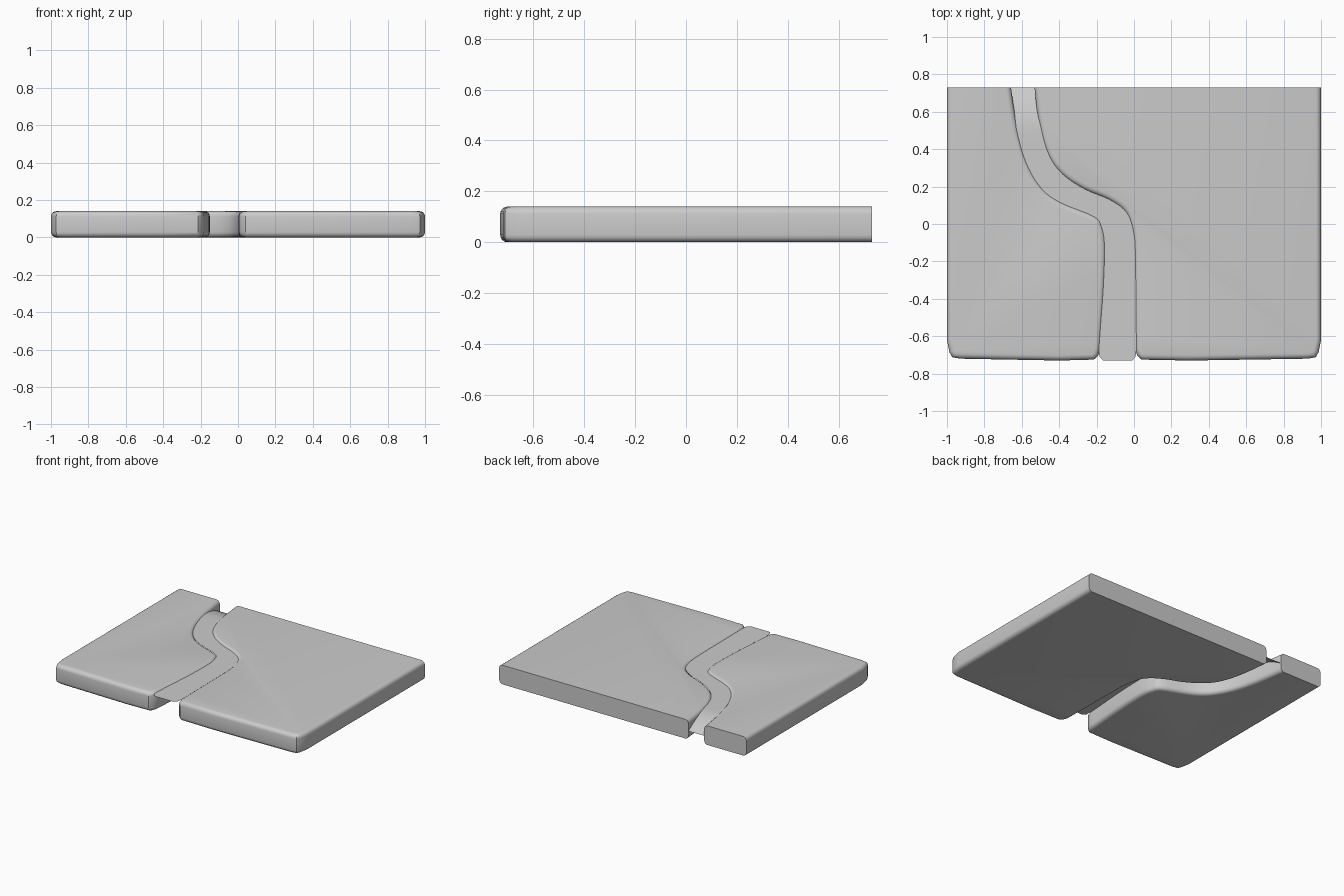
import bpy, bmesh
from mathutils import Vector

if "Cube" in bpy.data.objects:
    bpy.data.objects.remove(bpy.data.objects["Cube"])

TOP, BACK, FRONT = 0.14, 0.73, -0.73

# Channel banks in plan, from back to front
LEFT = [(-0.675, 0.82), (-0.665, 0.73), (-0.63, 0.515), (-0.58, 0.335), (-0.50, 0.195),
        (-0.395, 0.115), (-0.215, 0.04), (-0.175, -0.015), (-0.158, -0.11),
        (-0.163, -0.32), (-0.18, -0.56), (-0.188, -0.67)]
RIGHT = [(-0.53, 0.82), (-0.525, 0.73), (-0.50, 0.53), (-0.455, 0.37), (-0.38, 0.265),
         (-0.26, 0.185), (-0.13, 0.13), (-0.038, 0.06), (0.0, -0.055),
         (0.008, -0.19), (0.01, -0.4), (0.013, -0.67)]


def smooth(points, steps=4):
    """Catmull-Rom curve through the points."""
    p = [Vector(q) for q in points]
    p = [2 * p[0] - p[1]] + p + [2 * p[-1] - p[-2]]
    out = []
    for i in range(1, len(p) - 2):
        a, b, c, d = p[i - 1:i + 3]
        for s in range(steps):
            t = s / steps
            out.append(0.5 * (2 * b + (c - a) * t + (2 * a - 5 * b + 4 * c - d) * t ** 2
                              + (3 * b - a - 3 * c + d) * t ** 3))
    return out + [p[-2]]


def finish(name, bm):
    mesh = bpy.data.meshes.new(name)
    bm.to_mesh(mesh)
    bm.free()
    obj = bpy.data.objects.new(name, mesh)
    bpy.context.collection.objects.link(obj)
    bpy.context.view_layer.objects.active = obj
    obj.select_set(True)
    bpy.ops.object.shade_smooth_by_angle(angle=0.6)
    obj.select_set(False)


def slab(name, outline):
    """Rounded slab, sliced flat along its back."""
    bm = bmesh.new()
    face = bm.faces.new([bm.verts.new((p[0], p[1], 0)) for p in outline])
    ext = bmesh.ops.extrude_face_region(bm, geom=[face])
    bmesh.ops.translate(bm, vec=(0, 0, TOP),
                        verts=[v for v in ext["geom"] if isinstance(v, bmesh.types.BMVert)])
    bmesh.ops.recalc_face_normals(bm, faces=bm.faces)
    rims = [e for e in bm.edges if abs(e.verts[0].co.z - e.verts[1].co.z) < 1e-6]
    bmesh.ops.bevel(bm, geom=rims, offset=0.028, segments=4, profile=0.5,
                    affect='EDGES', clamp_overlap=False)
    cut = bmesh.ops.bisect_plane(bm, geom=bm.verts[:] + bm.edges[:] + bm.faces[:],
                                 plane_co=(0, BACK, 0), plane_no=(0, 1, 0), clear_outer=True)
    bmesh.ops.holes_fill(bm, edges=[e for e in bm.edges if e.is_boundary], sides=0)
    bmesh.ops.recalc_face_normals(bm, faces=bm.faces)
    finish(name, bm)


left, right = smooth(LEFT), smooth(RIGHT)

# Two banks with softened front corners
slab("left_bank", [(p.x + 0.007, p.y) for p in left]
     + [(-0.192, -0.705), (-0.215, -0.725), (-0.4, FRONT), (-0.93, -0.72), (-0.972, -0.712),
        (-0.987, -0.685), (-1, -0.62), (-1, 0.82)])
slab("right_bank", [(p.x - 0.007, p.y) for p in right]
     + [(0.018, -0.705), (0.04, -0.725), (0.3, FRONT), (0.93, -0.72), (0.972, -0.712),
        (0.987, -0.685), (1, -0.62), (1, 0.82)])

# Thin water sheet between the banks, bending down at the back end
bm = bmesh.new()
rows = []
pairs = list(zip(left, right))[4:]
pairs += [(Vector((-0.185, -0.71)), Vector((0.008, -0.71))),
          (Vector((-0.165, FRONT)), Vector((-0.01, FRONT)))]
for a, b in pairs:
    row = []
    for p in (a, (a + b) / 2, b):
        drop = max(0, (p.y - 0.5) / 0.23)
        row.append(bm.verts.new((p.x, min(p.y, BACK), 0.13 - 0.07 * drop ** 2)))
    rows.append(row)
for r, s in zip(rows, rows[1:]):
    for i in range(2):
        bm.faces.new((r[i], s[i], s[i + 1], r[i + 1]))
bmesh.ops.recalc_face_normals(bm, faces=bm.faces)
if sum(f.normal.z for f in bm.faces) < 0:
    bmesh.ops.reverse_faces(bm, faces=bm.faces)
finish("water_strip", bm)
